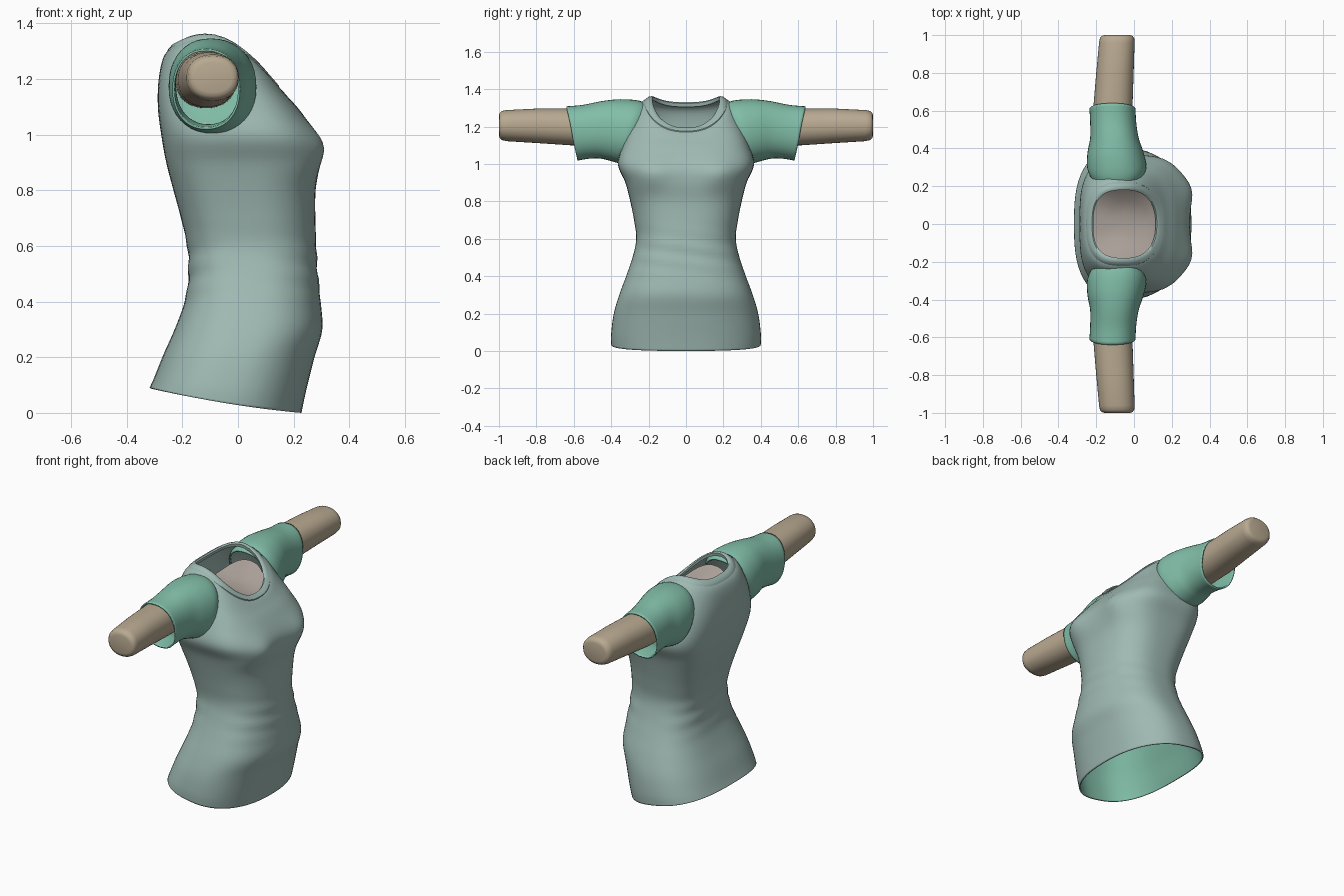
import bpy, bmesh, math


def material(name, rgb):
    m = bpy.data.materials.new(name)
    m.diffuse_color = (*rgb, 1)
    return m


GREY = material("grey_green_cloth", (0.35, 0.49, 0.45))
MINT = material("mint_cloth", (0.22, 0.51, 0.39))
SKIN = material("skin", (0.485, 0.40, 0.285))
SHADE = material("neck_skin", (0.40, 0.345, 0.31))


def power(v, n):
    return math.copysign(abs(v) ** (2 / n), v)


def spline(rows, steps):
    """Smoothly resample rows of section parameters."""
    out = []
    for i in range(len(rows) - 1):
        p0, p1 = rows[max(i - 1, 0)], rows[i]
        p2, p3 = rows[i + 1], rows[min(i + 2, len(rows) - 1)]
        for k in range(steps):
            t = k / steps
            out.append([0.5 * (2 * b + (c - a) * t + (2 * a - 5 * b + 4 * c - d) * t * t
                               + (3 * b - a - 3 * c + d) * t ** 3)
                        for a, b, c, d in zip(p0, p1, p2, p3)])
    return out + [list(rows[-1])]


def torso_ring(row, count=64):
    """Section: back x, front x, half width, squareness, z at back, side, front."""
    xb, xf, hy, n, zb, zs, zf = row
    cx, rx = (xb + xf) / 2, (xf - xb) / 2
    pts = []
    for i in range(count):
        a = 2 * math.pi * i / count
        m = n + 0.4 if math.cos(a) < 0 else n  # back is a little squarer
        t = power(math.cos(a), m)
        y = hy * power(math.sin(a), m)
        z = zs + (zf - zb) / 2 * t + ((zf + zb) / 2 - zs) * t * t
        pts.append((cx + rx * t, y, z))
    return pts


def limb_ring(row, count=40):
    """Section across y: y at top, y at bottom, x range, z range."""
    yt, yb, xb, xf, zb, zt = row
    pts = []
    for i in range(count):
        a = 2 * math.pi * i / count
        s = math.sin(a)
        pts.append(((xb + xf) / 2 + (xf - xb) / 2 * power(math.cos(a), 2.2),
                    (yt + yb) / 2 + (yt - yb) / 2 * s,
                    (zb + zt) / 2 + (zt - zb) / 2 * power(s, 2.2)))
    return pts


def loft(name, rings, mats, cap=False, cloth=False, mirror=False):
    bm = bmesh.new()
    loops = [[bm.verts.new(p) for p in r] for r in rings]
    for lo, hi in zip(loops, loops[1:]):
        n = len(lo)
        for j in range(n):
            bm.faces.new((lo[j], lo[(j + 1) % n], hi[(j + 1) % n], hi[j]))
    if cap:
        bm.faces.new(loops[-1])
    bmesh.ops.recalc_face_normals(bm, faces=bm.faces)
    me = bpy.data.meshes.new(name)
    bm.to_mesh(me)
    bm.free()
    ob = bpy.data.objects.new(name, me)
    bpy.context.collection.objects.link(ob)
    for m in mats:
        me.materials.append(m)
    bpy.ops.object.select_all(action='DESELECT')
    ob.select_set(True)
    bpy.context.view_layer.objects.active = ob
    bpy.ops.object.shade_smooth_by_angle(angle=math.radians(50))
    if cloth:  # inner side takes the next material slot
        s = ob.modifiers.new("cloth_thickness", 'SOLIDIFY')
        s.thickness, s.offset, s.material_offset = 0.008, -1, 1
    if mirror:
        m = ob.modifiers.new("other_side", 'MIRROR')
        m.use_axis = (False, True, False)
    return ob


# Shirt body, hem to neckline
body_rows = [
    (-0.318, 0.228, 0.400, 2.3, 0.09, 0.035, 0.00),
    (-0.300, 0.245, 0.400, 2.3, 0.13, 0.095, 0.08),
    (-0.268, 0.275, 0.386, 2.3, 0.21, 0.200, 0.20),
    (-0.228, 0.303, 0.357, 2.4, 0.30, 0.300, 0.30),
    (-0.192, 0.297, 0.320, 2.4, 0.40, 0.400, 0.40),
    (-0.178, 0.287, 0.286, 2.4, 0.50, 0.500, 0.50),
    (-0.183, 0.281, 0.266, 2.4, 0.60, 0.600, 0.60),
    (-0.205, 0.278, 0.278, 2.5, 0.70, 0.700, 0.70),
    (-0.232, 0.279, 0.298, 2.7, 0.80, 0.800, 0.80),
    (-0.258, 0.293, 0.324, 3.0, 0.90, 0.900, 0.90),
    (-0.276, 0.285, 0.364, 3.0, 1.00, 1.000, 0.99),
    (-0.288, 0.228, 0.335, 3.0, 1.10, 1.110, 1.08),
    (-0.285, 0.180, 0.292, 2.8, 1.20, 1.225, 1.135),
    (-0.265, 0.150, 0.242, 2.5, 1.285, 1.320, 1.168),
    (-0.222, 0.120, 0.188, 2.4, 1.325, 1.343, 1.188),
]
body_rings = []
for row in spline(body_rows, 5):
    ring = []
    for x, y, z in torso_ring(row):
        if x > 0.05:  # bust fullness
            w = min((x - 0.05) / 0.15, 1)
            x += 0.026 * w * math.exp(-((abs(y) - 0.18) / 0.09) ** 2 - ((z - 0.95) / 0.075) ** 2)
        # soft waist folds
        x += 0.003 * math.sin(70 * z + 9 * y) * math.exp(-((z - 0.52) / 0.1) ** 2)
        ring.append((x, y, z))
    body_rings.append(ring)
body = loft("shirt_body", body_rings, (GREY, MINT, GREY, GREY), cloth=True)
for f in body.data.polygons:
    x, y, z = f.center
    if abs(y) > 0.2 and ((x + 0.095) / 0.13) ** 2 + ((z - 1.16) / 0.13) ** 2 < 1:
        f.material_index = 1  # hidden in the sleeve opening
    elif z > 1.1:
        f.material_index = 2  # grey on both sides around the neck

# Slightly raised neckband
band_rows = [
    (-0.254, 0.146, 0.224, 2.4, 1.296, 1.322, 1.164),
    (-0.252, 0.147, 0.222, 2.4, 1.307, 1.333, 1.176),
    (-0.236, 0.134, 0.203, 2.4, 1.324, 1.347, 1.188),
    (-0.222, 0.121, 0.188, 2.4, 1.330, 1.350, 1.194),
    (-0.215, 0.114, 0.180, 2.4, 1.324, 1.345, 1.187),
    (-0.219, 0.116, 0.183, 2.4, 1.305, 1.326, 1.170),
]
loft("neckband", [torso_ring(r) for r in band_rows], [GREY])

# Skin showing inside the neck opening
neck_rows = [
    (-0.215, 0.118, 0.190, 2.4, 1.180, 1.270, 1.163),
    (-0.140, 0.080, 0.120, 2.2, 1.175, 1.205, 1.170),
    (-0.090, 0.030, 0.050, 2.0, 1.175, 1.182, 1.172),
]
loft("neck_base", [torso_ring(r) for r in neck_rows], [SHADE], cap=True)

# Short sleeves
sleeve_rows = [
    (0.19, 0.30, -0.225, 0.035, 1.030, 1.310),
    (0.25, 0.35, -0.248, 0.066, 1.005, 1.338),
    (0.35, 0.41, -0.246, 0.050, 1.018, 1.346),
    (0.45, 0.46, -0.232, 0.025, 1.029, 1.336),
    (0.55, 0.52, -0.232, 0.012, 1.028, 1.316),
    (0.64, 0.58, -0.236, 0.008, 1.018, 1.308),
]
loft("sleeve", [limb_ring(r) for r in spline(sleeve_rows, 4)], (MINT, MINT),
     cloth=True, mirror=True)

# Arms with rounded ends
arm_rows = [
    (0.30, 0.30, -0.225, -0.005, 1.095, 1.300),
    (0.62, 0.62, -0.215, -0.008, 1.100, 1.296),
    (0.80, 0.80, -0.200, -0.002, 1.112, 1.296),
    (0.96, 0.96, -0.185, 0.003, 1.122, 1.288),
    (0.985, 0.985, -0.180, 0.001, 1.128, 1.283),
    (0.996, 0.996, -0.170, -0.008, 1.138, 1.273),
    (1.00, 1.00, -0.155, -0.022, 1.152, 1.259),
]
loft("arm", [limb_ring(r) for r in arm_rows], [SKIN], cap=True, mirror=True)
